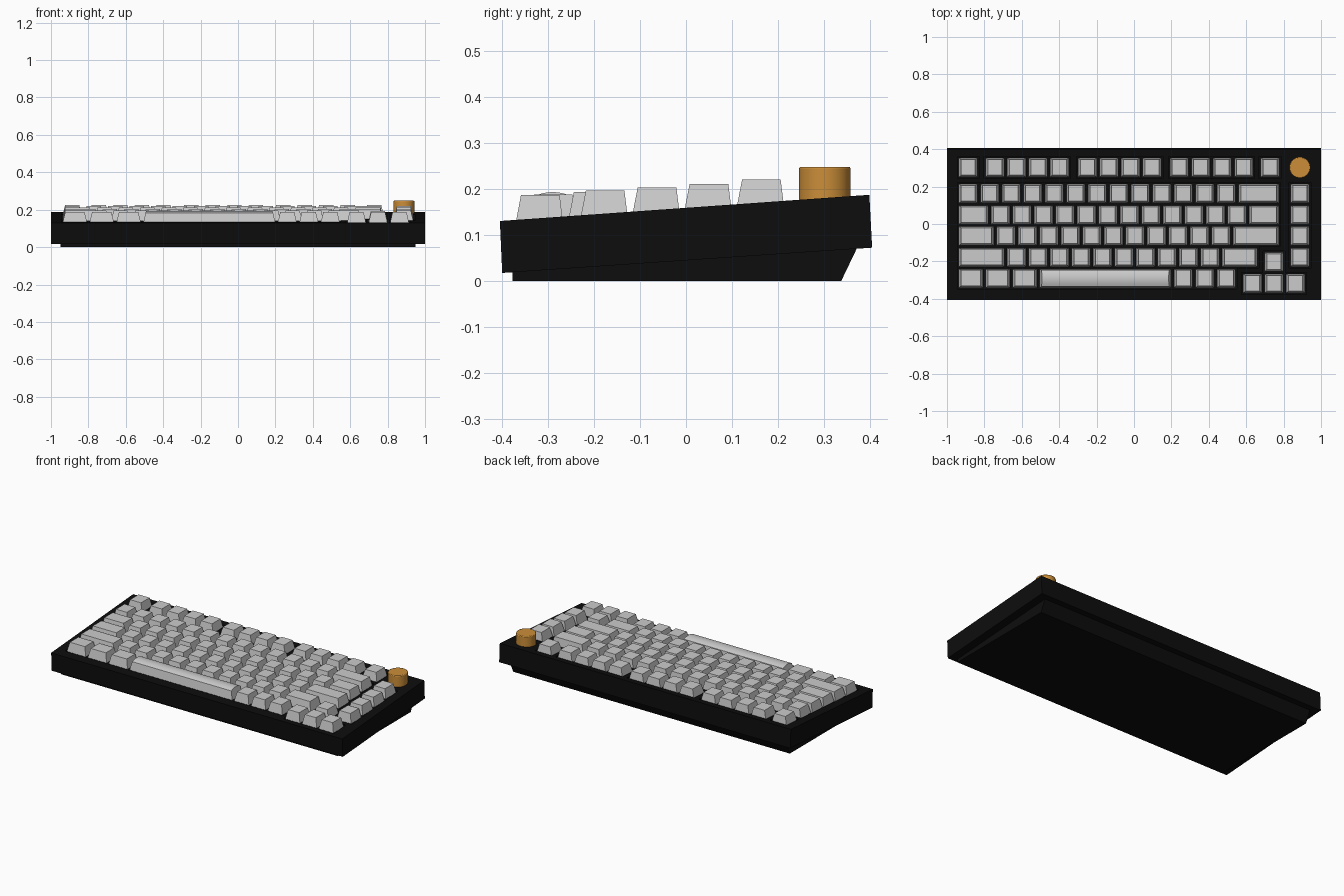
import bpy, bmesh, math

if "Cube" in bpy.data.objects:
    bpy.data.objects.remove(bpy.data.objects["Cube"])

U = 0.115          # key pitch
X0 = -0.944        # left edge of the key grid


def deck(y):
    """Height of the sloping case top at depth y."""
    return 0.13 + (y + 0.405) * 0.0708


def colour(name, rgb):
    m = bpy.data.materials.new(name)
    m.diffuse_color = (*rgb, 1)
    m.use_nodes = True
    m.node_tree.nodes["Principled BSDF"].inputs["Base Color"].default_value = m.diffuse_color
    return m


black = colour("black_case", (0.004, 0.004, 0.004))
orange = colour("orange_knob", (0.6, 0.27, 0.04))


def make(name, bm, mat=None):
    bmesh.ops.recalc_face_normals(bm, faces=bm.faces)
    me = bpy.data.meshes.new(name)
    bm.to_mesh(me)
    bm.free()
    ob = bpy.data.objects.new(name, me)
    bpy.context.collection.objects.link(ob)
    if mat:
        me.materials.append(mat)
    return ob


def loft(bm, a, b):
    """Closed solid between two matching outlines."""
    va = [bm.verts.new(p) for p in a]
    vb = [bm.verts.new(p) for p in b]
    n = len(va)
    bm.faces.new(va)
    bm.faces.new(vb[::-1])
    for i in range(n):
        j = (i + 1) % n
        bm.faces.new((va[i], vb[i], vb[j], va[j]))


def rect(x0, x1, y0, y1, zf):
    return [(x, y, zf(y)) for x, y in ((x0, y0), (x1, y0), (x1, y1), (x0, y1))]


def side_extrude(name, profile, half):
    bm = bmesh.new()
    loft(bm, [(-half, y, z) for y, z in profile], [(half, y, z) for y, z in profile])
    return make(name, bm, black)


# Case shell and its narrower foot
case = side_extrude("case", [(-0.40, 0.017), (0.405, 0.072), (0.399, 0.187), (-0.405, 0.13)], 1.0)
side_extrude("case_foot", [(-0.378, 0), (0.338, 0), (0.374, 0.075), (-0.378, 0.024)], 0.95)

# Rows: name, centre y, top z, [(start in units, key widths)]
rows = [
    ("function_keys", 0.302, 0.226, [(0, [1]), (1.24, [1] * 4), (5.54, [1] * 4),
                                     (9.81, [1] * 4), (14.04, [1])]),
    ("number_keys", 0.163, 0.220, [(0, [1] * 13 + [2]), (15.42, [1])]),
    ("upper_letter_keys", 0.049, 0.211, [(0, [1.5] + [1] * 12 + [1.5]), (15.42, [1])]),
    ("home_keys", -0.064, 0.203, [(0, [1.75] + [1] * 11 + [2.25]), (15.42, [1])]),
    ("lower_letter_keys", -0.177, 0.196, [(0, [2.25] + [1] * 10 + [1.75]), (15.42, [1])]),
    ("bottom_keys", -0.290, 0.188, [(0, [1.25] * 3), (10, [1] * 3)]),
    ("up_arrow_key", -0.203, 0.193, [(14.21, [1])]),
    ("arrow_keys", -0.318, 0.187, [(13.22, [1] * 3)]),
]


# Keycaps: tapered blocks with level tops
def keycap(bm, xa, w, y, top):
    x0, x1 = xa + 0.007, xa + w * U - 0.007
    zb = deck(y) - 0.007
    loft(bm, rect(x0, x1, y - 0.052, y + 0.050, lambda v: zb),
         rect(x0 + 0.013, x1 - 0.013, y - 0.041, y + 0.043, lambda v: top))


for name, y, top, groups in rows:
    bm = bmesh.new()
    for start, widths in groups:
        x = X0 + start * U
        for w in widths:
            keycap(bm, x, w, y, top)
            x += w * U
    make(name, bm)

# Space bar with a rounded top
ys, sx0, sx1 = -0.290, X0 + 3.75 * U + 0.007, X0 + 10 * U - 0.007
zb = deck(ys) - 0.007
prof = [(ys - 0.052, zb)]
for i in range(9):
    t = -1 + i / 4
    prof.append((ys + 0.043 * t, 0.193 - 0.010 * t * t))
prof.append((ys + 0.050, zb))
bm = bmesh.new()
loft(bm, [(sx0 + 0.22 * (z - zb), y, z) for y, z in prof],
     [(sx1 - 0.22 * (z - zb), y, z) for y, z in prof])
space = make("space_bar", bm)

# Shallow wells in the case under each key block: start, end, y range
wells = [(s, s + sum(w), 0.244, 0.360) for s, w in rows[0][3]]
wells += [(0, 15, -0.121, 0.221), (0, 14, -0.235, -0.119), (0, 13, -0.348, -0.232),
          (15.42, 16.42, -0.235, 0.221), (14.21, 15.21, -0.262, -0.145),
          (13.22, 16.22, -0.376, -0.259)]
bpy.context.view_layer.objects.active = case
for a, b, y0, y1 in wells:
    bm = bmesh.new()
    xa, xb = X0 + a * U - 0.001, X0 + b * U + 0.001
    loft(bm, rect(xa, xb, y0, y1, lambda v: deck(v) - 0.03),
         rect(xa, xb, y0, y1, lambda v: deck(v) + 0.05))
    cutter = make("well_cutter", bm)
    cutter.hide_render = True
    mod = case.modifiers.new("well", 'BOOLEAN')
    mod.operation = 'DIFFERENCE'
    mod.solver = 'EXACT'
    mod.object = cutter
    bpy.ops.object.modifier_apply(modifier=mod.name)
    bpy.data.objects.remove(cutter)

# Upright rotary knob with a softened rim
bpy.ops.mesh.primitive_cylinder_add(vertices=48, radius=0.056, depth=0.098,
                                    location=(0.887, 0.302, 0.199))
knob = bpy.context.object
knob.name = "knob"
knob.data.materials.append(orange)
bev = knob.modifiers.new("rim", 'BEVEL')
bev.width = 0.004
bev.segments = 2
bev.limit_method = 'ANGLE'

# Smooth only the curved parts
for ob in (knob, space):
    bpy.ops.object.select_all(action='DESELECT')
    ob.select_set(True)
    bpy.context.view_layer.objects.active = ob
    bpy.ops.object.shade_smooth_by_angle(angle=math.radians(30))
